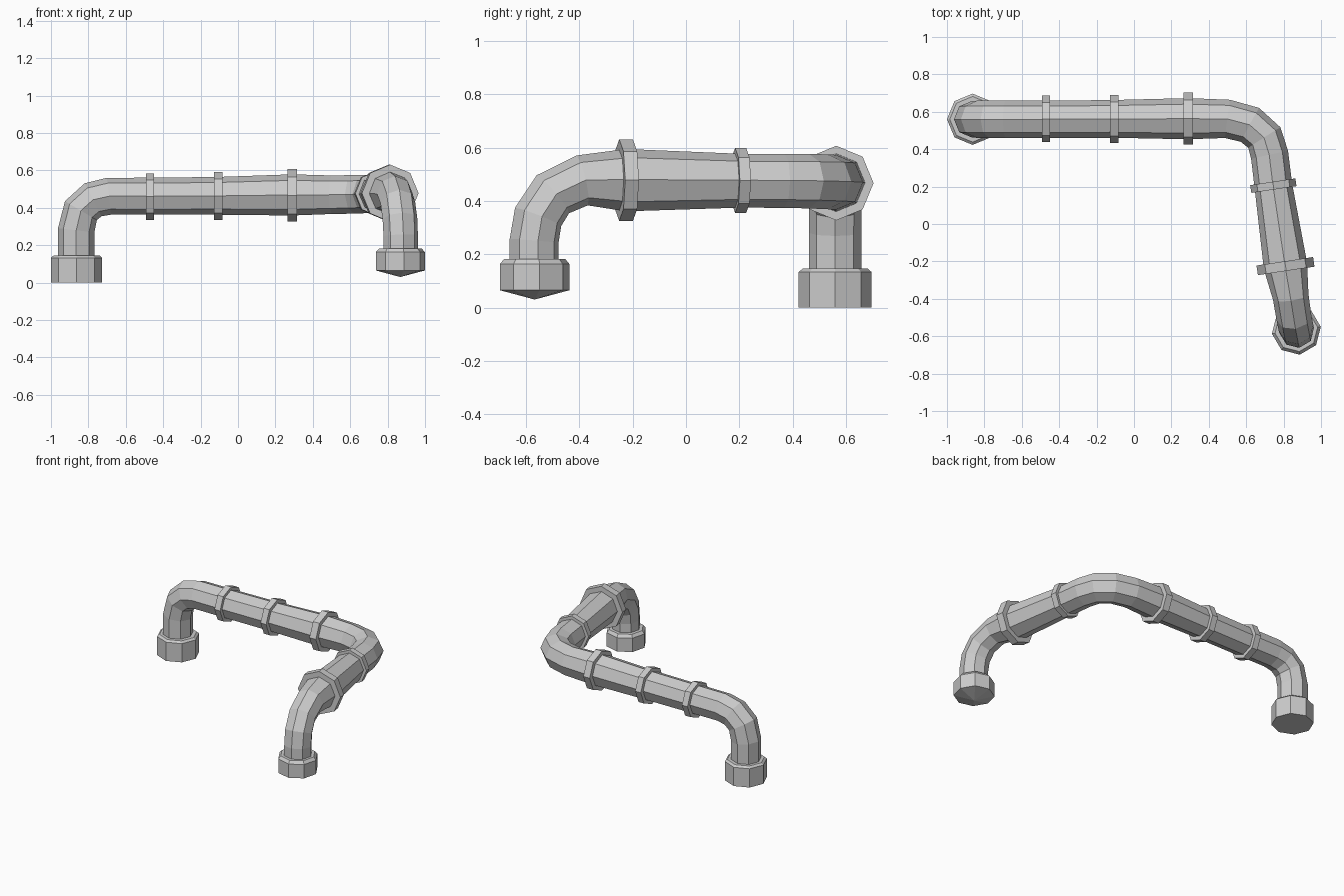
import bpy, bmesh
from math import cos, sin, pi, radians
from mathutils import Vector

if "Cube" in bpy.data.objects:
    bpy.data.objects.remove(bpy.data.objects["Cube"])

SIDES = 8


def loft(name, sections):
    """Skin octagonal sections given as (centre, axis u, axis v, radius); radius 0 makes a point."""
    bm = bmesh.new()
    loops = []
    for c, u, v, r in sections:
        if r == 0:
            loops.append([bm.verts.new(c)])
        else:
            loops.append([bm.verts.new(c + r * (u * cos(a) + v * sin(a)))
                          for a in (2 * pi * i / SIDES for i in range(SIDES))])
    for a, b in zip(loops, loops[1:]):
        for i in range(SIDES):
            j = (i + 1) % SIDES
            if len(a) == 1:
                bm.faces.new((a[0], b[j], b[i]))
            else:
                bm.faces.new((a[i], a[j], b[j], b[i]))
    for end in (loops[0], loops[-1]):
        if len(end) > 1:
            bm.faces.new(end)
    bmesh.ops.recalc_face_normals(bm, faces=bm.faces)
    mesh = bpy.data.meshes.new(name)
    bm.to_mesh(mesh)
    bm.free()
    ob = bpy.data.objects.new(name, mesh)
    bpy.context.collection.objects.link(ob)


def turned(name, centre, axis, ref, profile):
    """Octagonal part along an axis, profile = (offset, radius) pairs."""
    axis = Vector(axis).normalized()
    ref = Vector(ref)
    u = (ref - axis * ref.dot(axis)).normalized()
    v = axis.cross(u)
    loft(name, [(Vector(centre) + axis * h, u, v, r) for h, r in profile])


# Main pipe: bent path with a radius at each point
path = [
    (-.865, .56, .05, .098), (-.865, .56, .28, .098), (-.84, .56, .385, .099),
    (-.775, .56, .443, .099), (-.69, .56, .462, .099),
    (-.47, .56, .462, .099), (-.105, .562, .464, .101), (.29, .563, .469, .110),
    (.50, .562, .470, .103), (.62, .53, .472, .103), (.697, .462, .474, .102),
    (.725, .37, .475, .101), (.745, .205, .476, .101),
    (.81, -.225, .478, .117), (.838, -.39, .477, .096), (.855, -.50, .425, .094),
    (.866, -.555, .34, .094), (.87, -.57, .25, .093), (.87, -.57, .10, .093)]
pts = [Vector(p[:3]) for p in path]
dirs = [(b - a).normalized() for a, b in zip(pts, pts[1:])]
tangents = [dirs[0]] + [(a + b).normalized() for a, b in zip(dirs, dirs[1:])] + [dirs[-1]]
u = Vector((0, 1, 0))
sections = []
for i, t in enumerate(tangents):
    if i:
        u = tangents[i - 1].rotation_difference(t) @ u
    sections.append((pts[i], u.copy(), t.cross(u), path[i][3]))
loft("pipe", sections)

# Coupling rings
rings = [((-.47, .562, .46), (1, 0, 0), .124, .022),
         ((-.105, .562, .463), (1, 0, 0), .128, .022),
         ((.29, .564, .467), (1, 0, 0), .140, .025),
         ((.745, .205, .477), (.15, -1, 0), .122, .021),
         ((.81, -.225, .478), (.15, -1, 0), .153, .026)]
for n, (c, axis, r, w) in enumerate(rings):
    turned("coupling_ring_%d" % (n + 1), c, axis, (0, 0, 1), [(-w, r), (w, r)])

# End fittings: flat bottom on the left, shallow point under the right
turned("left_end_fitting", (-.863, .56, 0), (0, 0, 1), (1, 0, 0),
       [(0, .137), (.133, .137), (.146, .122)])
a = radians(8)
turned("right_end_fitting", (.868, -.568, 0), (0, 0, 1), (cos(a), sin(a), 0),
       [(.03, 0), (.065, .132), (.163, .132), (.183, .115)])
